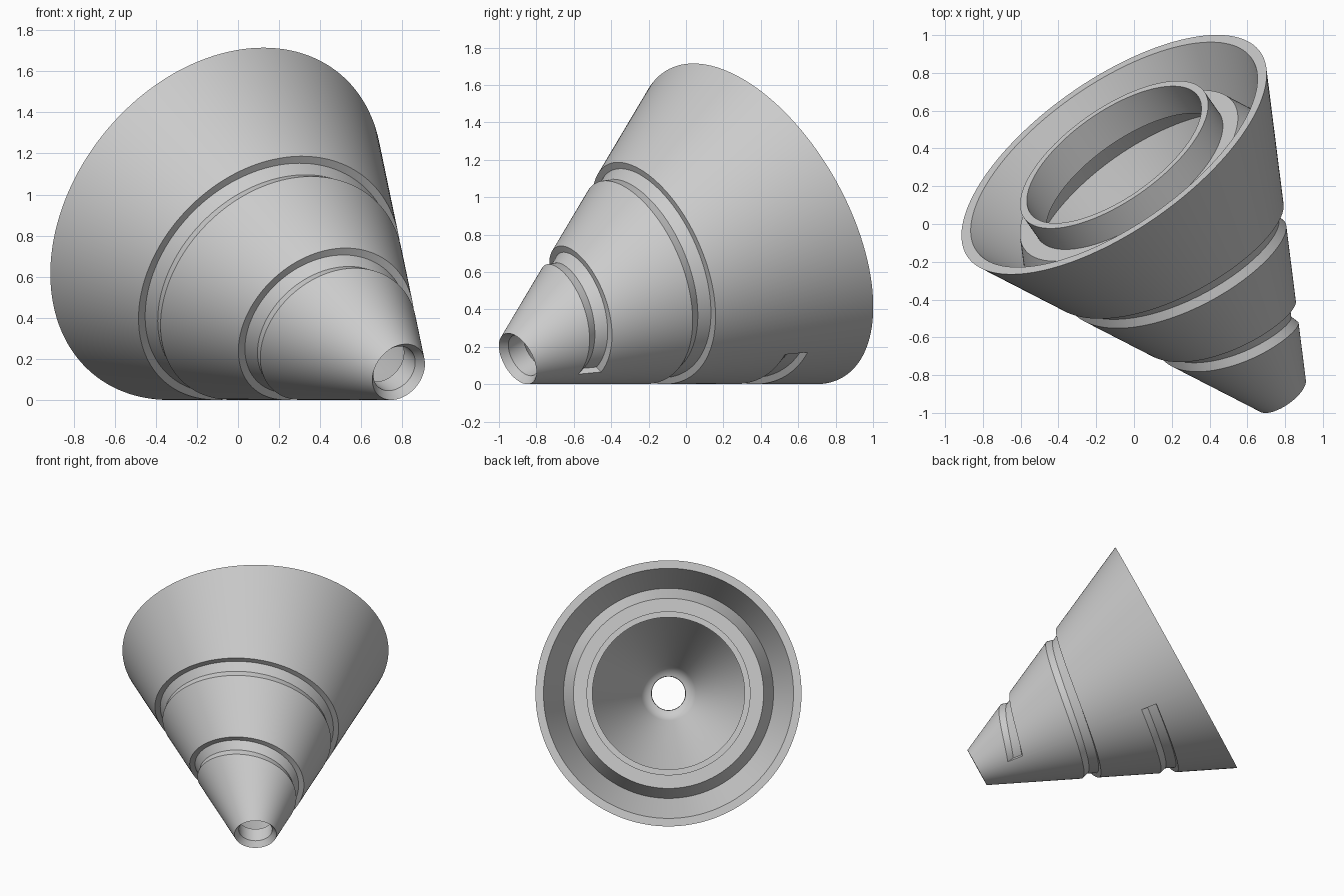
import bpy
import bmesh
import math
from mathutils import Vector

cube = bpy.data.objects.get("Cube")
if cube:
    bpy.data.objects.remove(cube)

# Cone axis: the body lies on its side, wide mouth up and to the back
TILT, TURN, SEAM = math.radians(25), math.radians(35), math.radians(140)
TIP = Vector((0.782, -0.9, 0.136))
side = Vector((math.cos(TURN), math.sin(TURN), 0))
axis = Vector((-math.sin(TURN) * math.cos(TILT),
               math.cos(TURN) * math.cos(TILT), math.sin(TILT)))
up = side.cross(axis)

LENGTH, TIP_RADIUS, WALL, COLUMNS = 1.707, 0.15, 0.057, 144
# Spiral groove: start, rise per turn, depth, and its edges around the centre
START, PITCH, DEPTH = 0.285, 0.532, 0.038
LOW, FLOOR, HIGH = -0.064, -0.014, 0.053


def cone_radius(t):
    return TIP_RADIUS + t * math.tan(TILT)


def place(t, r, i):
    a = SEAM - math.tau * i / COLUMNS
    return TIP + axis * t + (up * math.cos(a) + side * math.sin(a)) * r


def groove_section(g):
    # Sloping lower flank, floor along the cone, upright upper flank
    steps = [(LOW, 0), (FLOOR, DEPTH), (HIGH, DEPTH), (HIGH, 0)]
    return [(g + s, cone_radius(g + s) - d) for s, d in steps]


bm = bmesh.new()

# Outer skin with a two-turn spiral groove
columns = []
for i in range(COLUMNS + 1):
    g = START + PITCH * i / COLUMNS
    section = ([(0, TIP_RADIUS)] + groove_section(g) + groove_section(g + PITCH)
               + [(LENGTH, cone_radius(LENGTH))])
    columns.append([bm.verts.new(place(t, r, i)) for t, r in section])

first, last = columns[0], columns[-1]
for i, (a, b) in enumerate(zip(columns, columns[1:])):
    for k in range(len(a) - 1):
        loop = [a[k], a[k + 1], b[k + 1], b[k]]
        if i == COLUMNS - 1 and k == 0:
            loop[3:3] = [first[4], first[1]]
        if i == 0 and k == len(a) - 2:
            loop[1:1] = [last[5], last[8]]
        bm.faces.new(loop)

# Flat ends of the groove
bm.faces.new(first[1:5])
bm.faces.new(last[5:9])


def inner_wall(t):
    return (t, cone_radius(t) - WALL)


# Mouth rim, sloping shoulder and collar
inside = [(LENGTH, cone_radius(LENGTH)), inner_wall(LENGTH), inner_wall(1.402),
          (1.557, 0.676), (1.557, 0.583), (LENGTH, 0.583), (LENGTH, 0.541)]
# Collar lip, underside of the shoulder and hollow cone
inside += [(1.512, 0.541), (1.512, 0.65), inner_wall(1.352), inner_wall(0.215)]
# Rounded bottom, bore and countersunk tip
inside += [(0.196, 0.182), (0.179, 0.168), (0.165, 0.151), (0.154, 0.132),
           (0.15, 0.121), (0.04, 0.119), (0, TIP_RADIUS)]
rings = [[bm.verts.new(place(t, r, i)) for i in range(COLUMNS)] for t, r in inside]
for a, b in zip(rings, rings[1:]):
    for i in range(COLUMNS):
        j = (i + 1) % COLUMNS
        bm.faces.new((a[i], a[j], b[j], b[i]))

bmesh.ops.remove_doubles(bm, verts=bm.verts[:], dist=0.0001)
bmesh.ops.recalc_face_normals(bm, faces=bm.faces[:])

mesh = bpy.data.meshes.new("grooved_cone")
bm.to_mesh(mesh)
bm.free()
cone = bpy.data.objects.new("grooved_cone", mesh)
bpy.context.collection.objects.link(cone)

# Plain grey
grey = bpy.data.materials.new("light_grey")
grey.use_nodes = True
colour = (0.6, 0.6, 0.6, 1)
grey.diffuse_color = colour
grey.node_tree.nodes["Principled BSDF"].inputs["Base Color"].default_value = colour
mesh.materials.append(grey)

bpy.ops.object.select_all(action="DESELECT")
cone.select_set(True)
bpy.context.view_layer.objects.active = cone
bpy.ops.object.shade_smooth_by_angle(angle=math.radians(25))
